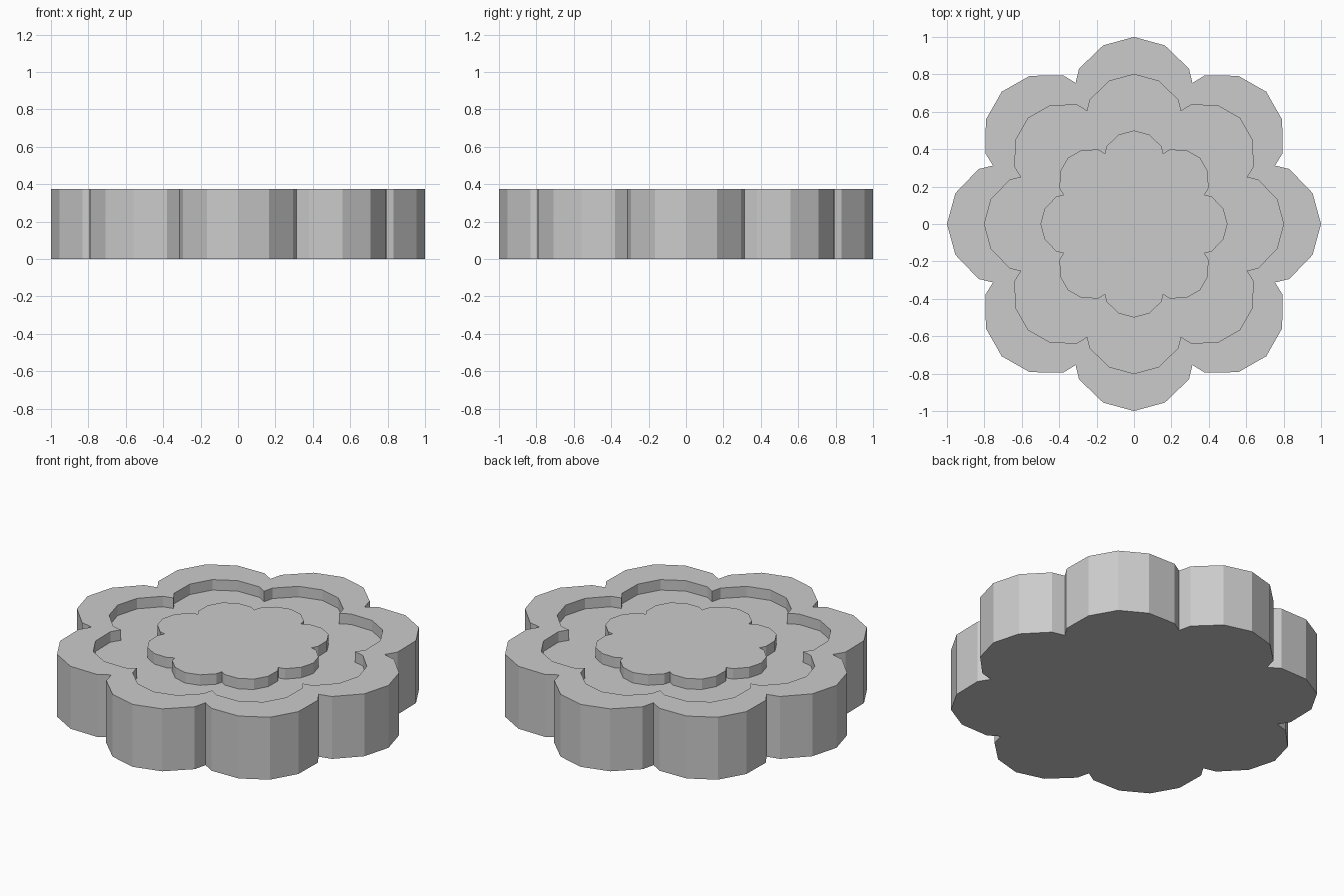
import bpy, bmesh
from math import sin, cos, radians

if "Cube" in bpy.data.objects:
    bpy.data.objects.remove(bpy.data.objects["Cube"])

HEIGHT = 0.375
FLOOR = 0.312  # level of the sunken groove

# half petal profile: (angle from petal tip, radius), ending before the notch
PETAL = [(-19.5, 0.881), (-9.8, 0.969), (0, 1.0), (9.8, 0.969), (19.5, 0.881), (22.5, 0.816)]


def flower_ring(bm, scale, z):
    """Eight-petalled outline as a loop of vertices."""
    return [bm.verts.new((scale * r * cos(radians(45 * i + a)),
                          scale * r * sin(radians(45 * i + a)), z))
            for i in range(8) for a, r in PETAL]


def bridge(bm, lower, upper):
    n = len(lower)
    for i in range(n):
        j = (i + 1) % n
        bm.faces.new((lower[i], lower[j], upper[j], upper[i]))


bm = bmesh.new()
# base, outer wall, rim, groove wall, groove floor, raised centre
steps = [(1.0, 0), (1.0, HEIGHT), (0.8, HEIGHT), (0.8, FLOOR), (0.5, FLOOR), (0.5, HEIGHT)]
rings = [flower_ring(bm, s, z) for s, z in steps]
for a, b in zip(rings, rings[1:]):
    bridge(bm, a, b)
bm.faces.new(rings[-1])
bm.faces.new(rings[0][::-1])
bmesh.ops.recalc_face_normals(bm, faces=bm.faces)

mesh = bpy.data.meshes.new("flower_plate")
bm.to_mesh(mesh)
bm.free()
bpy.context.collection.objects.link(bpy.data.objects.new("flower_plate", mesh))
